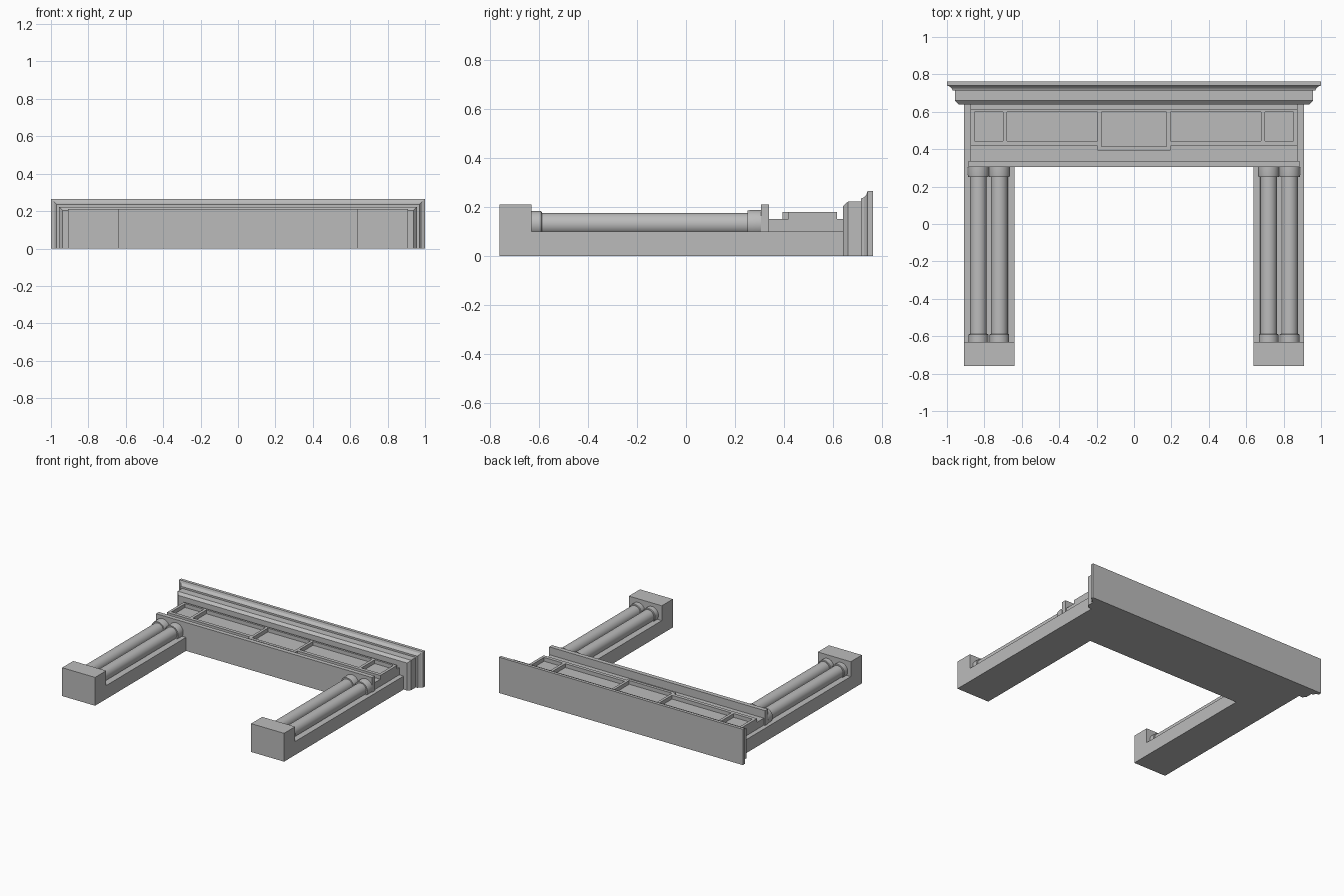
import bpy
import bmesh
import math

old = bpy.data.objects.get("Cube")
if old:
    bpy.data.objects.remove(old, do_unlink=True)

# One stone grey for the whole surround
GREY = (0.5, 0.5, 0.5, 1.0)
stone = bpy.data.materials.new("stone grey")
stone.use_nodes = True
stone.diffuse_color = GREY
stone.node_tree.nodes["Principled BSDF"].inputs["Base Color"].default_value = GREY


def finish(name, bm):
    bmesh.ops.recalc_face_normals(bm, faces=bm.faces)
    mesh = bpy.data.meshes.new(name)
    bm.to_mesh(mesh)
    bm.free()
    mesh.materials.append(stone)
    obj = bpy.data.objects.new(name, mesh)
    bpy.context.collection.objects.link(obj)
    return obj


def loft(bm, rings):
    """Skin a row of matching rings and cap both ends."""
    loops = [[bm.verts.new(p) for p in ring] for ring in rings]
    for a, b in zip(loops, loops[1:]):
        for i in range(len(a)):
            j = (i + 1) % len(a)
            bm.faces.new((a[i], a[j], b[j], b[i]))
    bm.faces.new(loops[0])
    bm.faces.new(loops[-1])


def add_box(bm, x0, x1, y0, y1, z0, z1):
    loft(bm, [[(x0, y0, z), (x1, y0, z), (x1, y1, z), (x0, y1, z)] for z in (z0, z1)])


def box(name, *bounds):
    bm = bmesh.new()
    add_box(bm, *bounds)
    return finish(name, bm)


def frame(name, x0, x1, y0, y1, side, low, high):
    """Raised border with its own stile and rail widths."""
    bm = bmesh.new()
    z = (FRIEZE_TOP, FRAME_TOP)
    add_box(bm, x0, x1, y0, y0 + low, *z)
    add_box(bm, x0, x1, y1 - high, y1, *z)
    if side:
        add_box(bm, x0, x0 + side, y0 + low, y1 - high, *z)
        add_box(bm, x1 - side, x1, y0 + low, y1 - high, *z)
    return finish(name, bm)


BACK_TOP, FRIEZE_TOP, FRAME_TOP, LEDGE_TOP = 0.10, 0.152, 0.18, 0.21

# Backing slab: two legs joined by a lintel
outline = [(-0.91, -0.76), (-0.64, -0.76), (-0.64, 0.305), (0.64, 0.305),
           (0.64, -0.76), (0.91, -0.76), (0.91, 0.645), (-0.91, 0.645)]
bm = bmesh.new()
loft(bm, [[(x, y, z) for x, y in outline] for z in (0, BACK_TOP)])
finish("backing_slab", bm)

# Frieze and the ledge above the columns
box("frieze", -0.875, 0.875, 0.335, 0.645, BACK_TOP, FRIEZE_TOP)
box("ledge", -0.885, 0.885, 0.305, 0.338, BACK_TOP, LEDGE_TOP)

# Raised panel borders
frame("center_panel_border", -0.195, 0.195, 0.393, 0.615, 0.02, 0.022, 0.015)
for side, s in (("left", 1), ("right", -1)):
    xs = sorted((s * 0.68, s * 0.875))
    frame(side + "_end_panel_border", *xs, 0.417, 0.615, 0.021, 0.026, 0.015)
    xs = sorted((s * 0.195, s * 0.68))
    frame(side + "_long_panel_rails", *xs, 0.417, 0.615, 0, 0.026, 0.015)

# Mantel shelf: moulding steps as (y, height), returned round both ends
steps = [(0.64, 0.204), (0.66, 0.222), (0.714, 0.222), (0.714, 0.235),
         (0.725, 0.24), (0.735, 0.25), (0.74, 0.265), (0.763, 0.265)]
bm = bmesh.new()
loft(bm, [[(-0.735 - h, y, 0), (0.735 + h, y, 0), (0.735 + h, y, h), (-0.735 - h, y, h)]
          for y, h in steps])
finish("mantel_shelf", bm)

# Plinths and paired columns with bases and capitals, lying along y
column = [(-0.632, 0.053), (-0.592, 0.053), (-0.588, 0.049), (-0.588, 0.045),
          (0.25, 0.045), (0.25, 0.054), (0.262, 0.057), (0.306, 0.057)]
SIDES = 32
for side, s in (("left", 1), ("right", -1)):
    xs = sorted((s * 0.64, s * 0.91))
    box(side + "_plinth", *xs, -0.76, -0.63, BACK_TOP, LEDGE_TOP)
    for place, cx in (("inner", 0.72), ("outer", 0.832)):
        bm = bmesh.new()
        angles = [math.tau * i / SIDES for i in range(SIDES)]
        loft(bm, [[(s * cx + r * math.cos(a), y, 0.131 + r * math.sin(a)) for a in angles]
                  for y, r in column])
        obj = finish(f"{side}_{place}_column", bm)
        bpy.ops.object.select_all(action="DESELECT")
        obj.select_set(True)
        bpy.context.view_layer.objects.active = obj
        bpy.ops.object.shade_smooth_by_angle(angle=math.radians(30))
